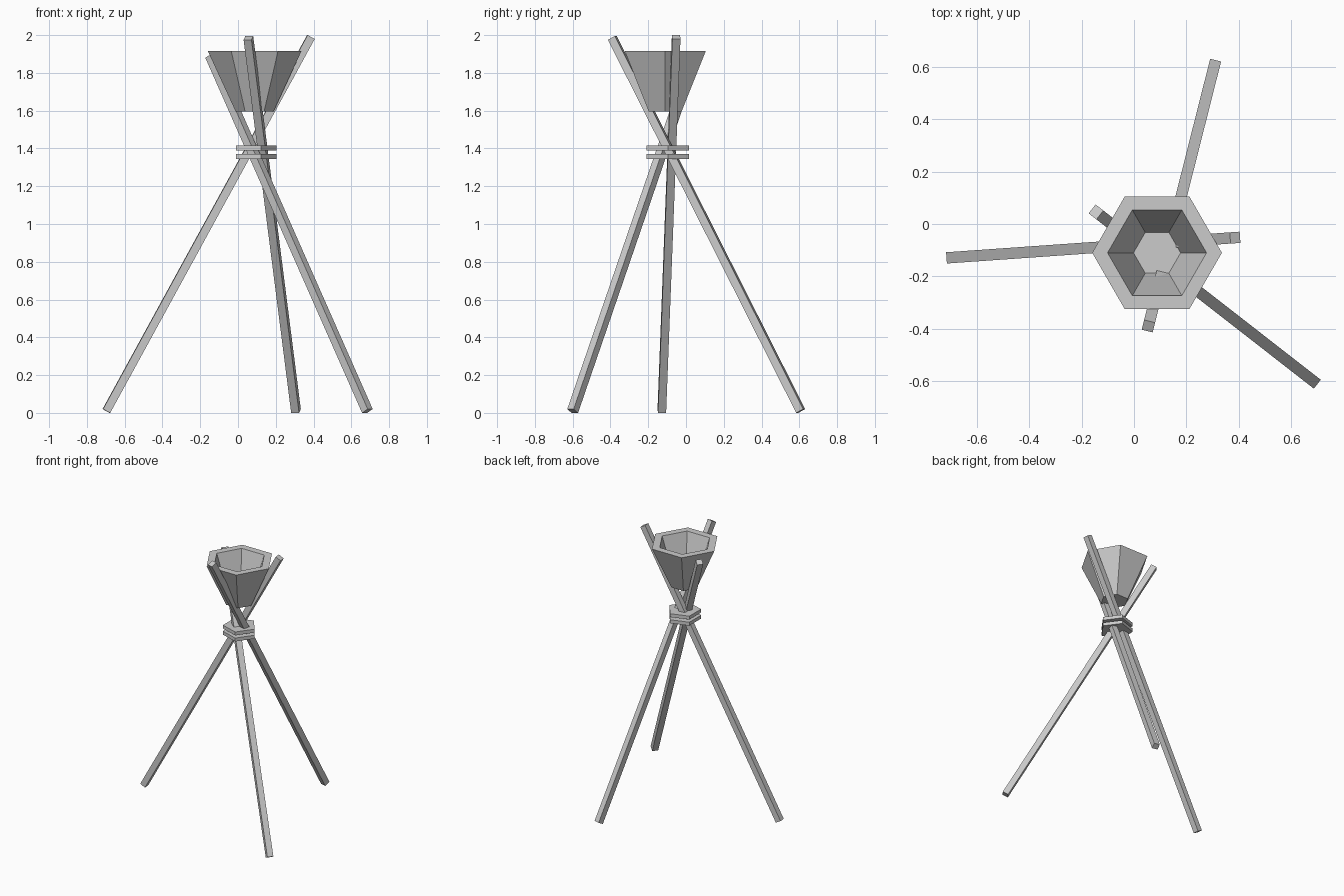
import bpy, bmesh, math
from mathutils import Vector, Matrix

if "Cube" in bpy.data.objects:
    bpy.data.objects.remove(bpy.data.objects["Cube"])


def finish(name, bm):
    bmesh.ops.recalc_face_normals(bm, faces=bm.faces[:])
    me = bpy.data.meshes.new(name)
    bm.to_mesh(me)
    bm.free()
    ob = bpy.data.objects.new(name, me)
    bpy.context.collection.objects.link(ob)
    return ob


def square_pole(name, foot, top, w=0.043):
    """Square beam between two points, with its sides kept level."""
    foot, top = Vector(foot), Vector(top)
    d = (top - foot).normalized()
    side = d.cross(Vector((0, 0, 1))).normalized()
    up = side.cross(d)
    rot = Matrix((side, up, d)).transposed().to_4x4()
    size = Matrix.Diagonal((w, w, (top - foot).length, 1))
    bm = bmesh.new()
    bmesh.ops.create_cube(bm, size=1, matrix=Matrix.Translation((foot + top) / 2) @ rot @ size)
    return finish(name, bm)


def lathe(name, cx, cy, sides, profile):
    """Low-poly stack of rings (radius, z), capped at both ends."""
    bm = bmesh.new()
    rings = [[bm.verts.new((cx + r * math.cos(2 * math.pi * i / sides),
                            cy + r * math.sin(2 * math.pi * i / sides), z))
              for i in range(sides)] for r, z in profile]
    for a, b in zip(rings, rings[1:]):
        for i in range(sides):
            j = (i + 1) % sides
            bm.faces.new((a[i], a[j], b[j], b[i]))
    bm.faces.new(rings[0])
    bm.faces.new(rings[-1])
    return finish(name, bm)


# Three crossed poles
square_pole("left_leg", (-0.697, -0.128, 0.010), (0.386, -0.052, 1.990))
square_pole("back_leg", (0.307, 0.607, 0.010), (0.055, -0.390, 1.985))
square_pole("right_leg", (0.685, -0.600, 0.010), (-0.145, 0.046, 1.890))

# Two five-sided bands at the crossing
for name, z in (("lower_band", 1.344), ("upper_band", 1.390)):
    lathe(name, 0.086, -0.096, 5, [(0.119, z), (0.119, z + 0.026)])

# Six-sided hollow bowl
lathe("bowl", 0.088, -0.110, 6,
      [(0.100, 1.595), (0.2475, 1.915), (0.189, 1.915), (0.090, 1.62)])
